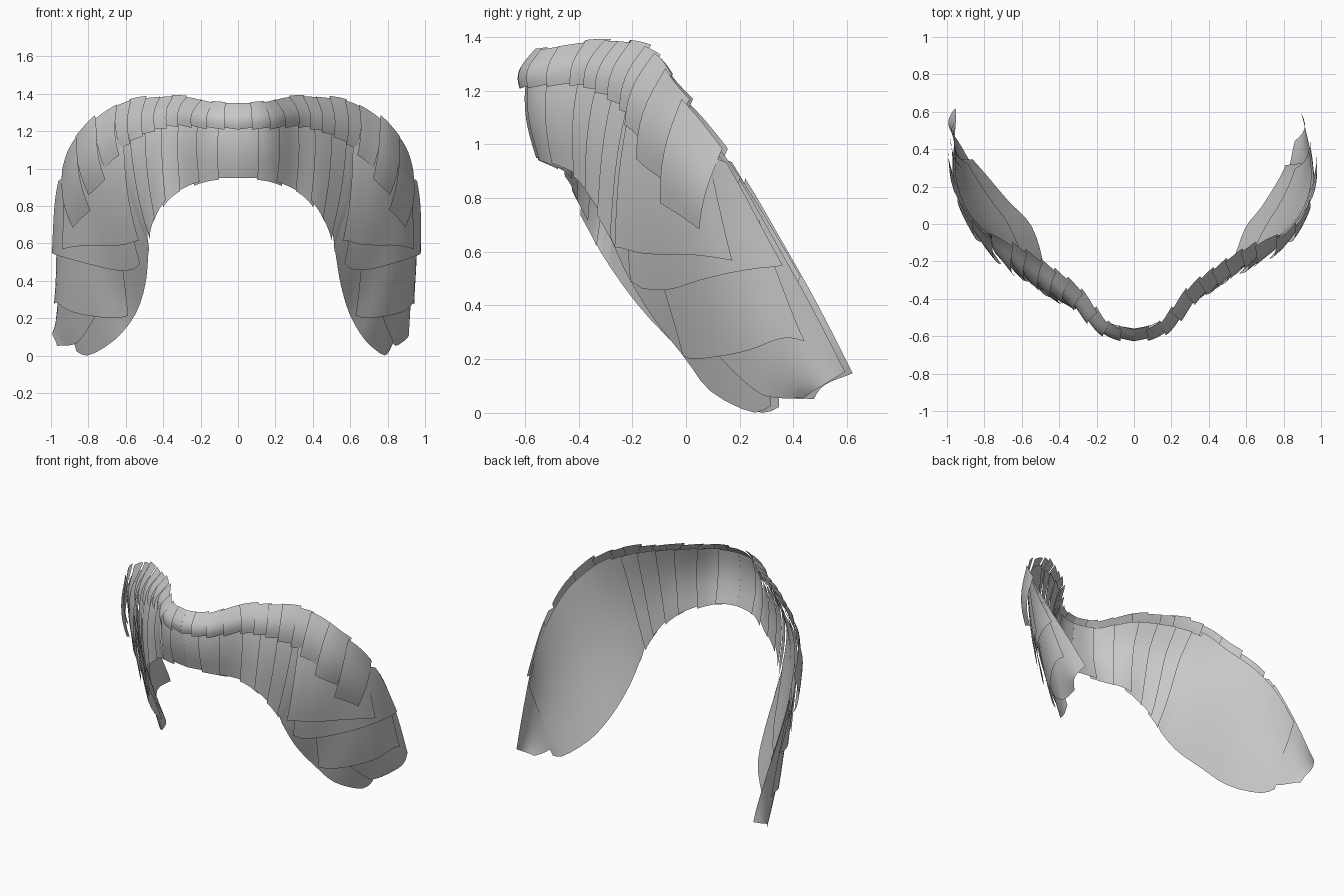
import bpy, bmesh, math
from mathutils import Vector

cube = bpy.data.objects.get("Cube")
if cube:
    bpy.data.objects.remove(cube)

grey = bpy.data.materials.new("feather_grey")
grey.use_nodes = True
COLOUR = (0.58, 0.58, 0.58, 1)
grey.diffuse_color = COLOUR
grey.node_tree.nodes["Principled BSDF"].inputs["Base Color"].default_value = COLOUR

# Leading and trailing edge of one wing, from the centre to the tip
LEADING = [(0, -.58, 1.345), (.15, -.55, 1.35), (.3, -.37, 1.38), (.44, -.26, 1.38),
           (.58, -.17, 1.36), (.7, -.11, 1.31), (.82, -.06, 1.21), (.92, .05, 1.07),
           (.97, .19, .87), (.97, .32, .65), (.945, .45, .42), (.91, .59, .15)]
TRAILING = [(0, -.56, .95), (.16, -.53, .94), (.31, -.42, .89), (.42, -.36, .8),
            (.5, -.29, .67), (.53, -.25, .56), (.56, -.15, .38), (.61, -.02, .21),
            (.69, .08, .08), (.79, .24, 0), (.83, .33, .03), (.87, .45, .06)]
LAST = len(LEADING) - 1


def along(points, u):
    """Smooth curve through the points."""
    i = min(max(int(u), 0), LAST - 1)
    t = u - i
    a, b, c, d = (Vector(points[min(max(k, 0), LAST)]) for k in range(i - 1, i + 3))
    if i == 0:
        a = Vector((-c.x, c.y, c.z))
    return (b * 2 + (c - a) * t + (a * 2 - b * 5 + c * 4 - d) * t**2
            + (b * 3 - a - c * 3 + d) * t**3) / 2


def sheet(u, v, side):
    """Point on the wing, u from centre to tip, v from leading to trailing edge."""
    p = along(LEADING, u).lerp(along(TRAILING, u), v)
    if side < 0:
        # The right wing bellies forward in its middle, is broader and spreads at its tip
        belly = min(max(3 * v, 0.2), 1) * math.sin(math.pi * min(u / 8, 1)) ** 2
        p.y += 0.03 * u / LAST - 0.075 * belly
        p.x += 0.06 * (u / LAST) ** 8
        p.x += v * (0.05 * (u / LAST) ** 3 - 0.065 * math.sin(math.pi * u / 13) ** 6)
    return p


def normal(u, v, side):
    e = 0.05
    du = sheet(min(u + e, LAST), v, side) - sheet(max(u - e, 0), v, side)
    dv = sheet(u, v + e, side) - sheet(u, v - e, side)
    return dv.cross(du).normalized()


def feather(name, side, corners, low, high, puff=0.0, bow=0.0, tilt=0.0, n=8):
    """Patch over four (u, v) corners: root in, tip in, tip out, root out."""
    root_in, tip_in, tip_out, root_out = (Vector(c) for c in corners)
    bm = bmesh.new()
    grid = []
    for i in range(n + 1):
        s = i / n
        root, tip = root_in.lerp(root_out, s), tip_in.lerp(tip_out, s)
        tip = tip + (tip - root) * bow * (math.sin(math.pi * s) ** 0.7 - 0.5)
        row = []
        for j in range(n + 1):
            t = j / n
            u, v = root.lerp(tip, t)
            u = min(max(u, 0), LAST)
            lift = low + (high - low) * t + puff * math.sin(math.pi * t) + tilt * (s - 0.5)
            lift += 0.035 * math.sin(math.pi * min(max(v, 0), 1))
            p = sheet(u, v, side) + normal(u, v, side) * lift
            row.append(bm.verts.new((p.x * side, p.y, max(p.z, 0))))
        grid.append(row)
    for i in range(n):
        for j in range(n):
            quad = [grid[i][j], grid[i][j + 1], grid[i + 1][j + 1], grid[i + 1][j]]
            bm.faces.new(quad if side > 0 else quad[::-1])
    mesh = bpy.data.meshes.new(name)
    bm.to_mesh(mesh)
    bm.free()
    mesh.materials.append(grey)
    mesh.polygons.foreach_set("use_smooth", [True] * len(mesh.polygons))
    bpy.context.collection.objects.link(bpy.data.objects.new(name, mesh))


for side, label in ((1, "left"), (-1, "right")):
    # Long hanging feathers of the collar
    edges = [0, .65, 1.3, 2, 2.7, 3.4, 4.1, 4.8]
    for k, (a, b) in enumerate(zip(edges, edges[1:])):
        drop = 1 + 0.02 * (k % 2)
        feather(f"{label}_long_feather_{k + 1}", side,
                [(a, .08), (a, drop), (b + .25, drop), (b + .25, .08)],
                -.014, -.01, tilt=-.016)

    # Lower wing feathers, deepest layer first
    feather(f"{label}_trailing_feather", side,
            [(4.7, .4), (4.8, 1), (9.8, 1), (9.4, .45)], -.02, -.014, n=14)
    feather(f"{label}_tip_feather", side,
            [(8, 0), (8.2, .8), (10.9, 1), (LAST, 0)], -.016, -.008, n=10)
    feather(f"{label}_back_feather", side,
            [(4.8, .05), (4.8, .7), (9.3, .7), (9.6, .02)], -.024, -.022, n=12)

    # Broad overlapping wing plates
    feather(f"{label}_lower_plate", side,
            [(5.5, .5), (7.2, 1), (10.3, .28), (8.6, .02)], -.01, .006, bow=.1, n=12)
    feather(f"{label}_middle_plate", side,
            [(4.8, .5), (5.6, 1), (9.5, .03), (7.7, 0)], -.004, .016, bow=.15, n=12)
    feather(f"{label}_upper_plate", side,
            [(4.3, .15), (4.9, .94), (8.3, .3), (7.3, .06)], 0, .024, n=12)

    # Short puffed feathers shingled along the leading edge, curling back at the rim
    edges = [0, .45, .95, 1.4, 1.9, 2.4, 2.9, 3.4, 4, 4.6, 5.5, 6.4, 7.4]
    for k, (a, b) in enumerate(zip(edges, edges[1:])):
        big = max(k - 8, 0)
        rise = -.025 if k % 3 == 1 else -.01
        feather(f"{label}_short_feather_{k + 1}", side,
                [(a, rise), (a + .03 * big, .34 + .024 * big),
                 (b + .1, .31 + .008 * big), (b + .12, rise)],
                -.026 + .004 * big, .008 + .01 * big, puff=.028, tilt=-.016)
